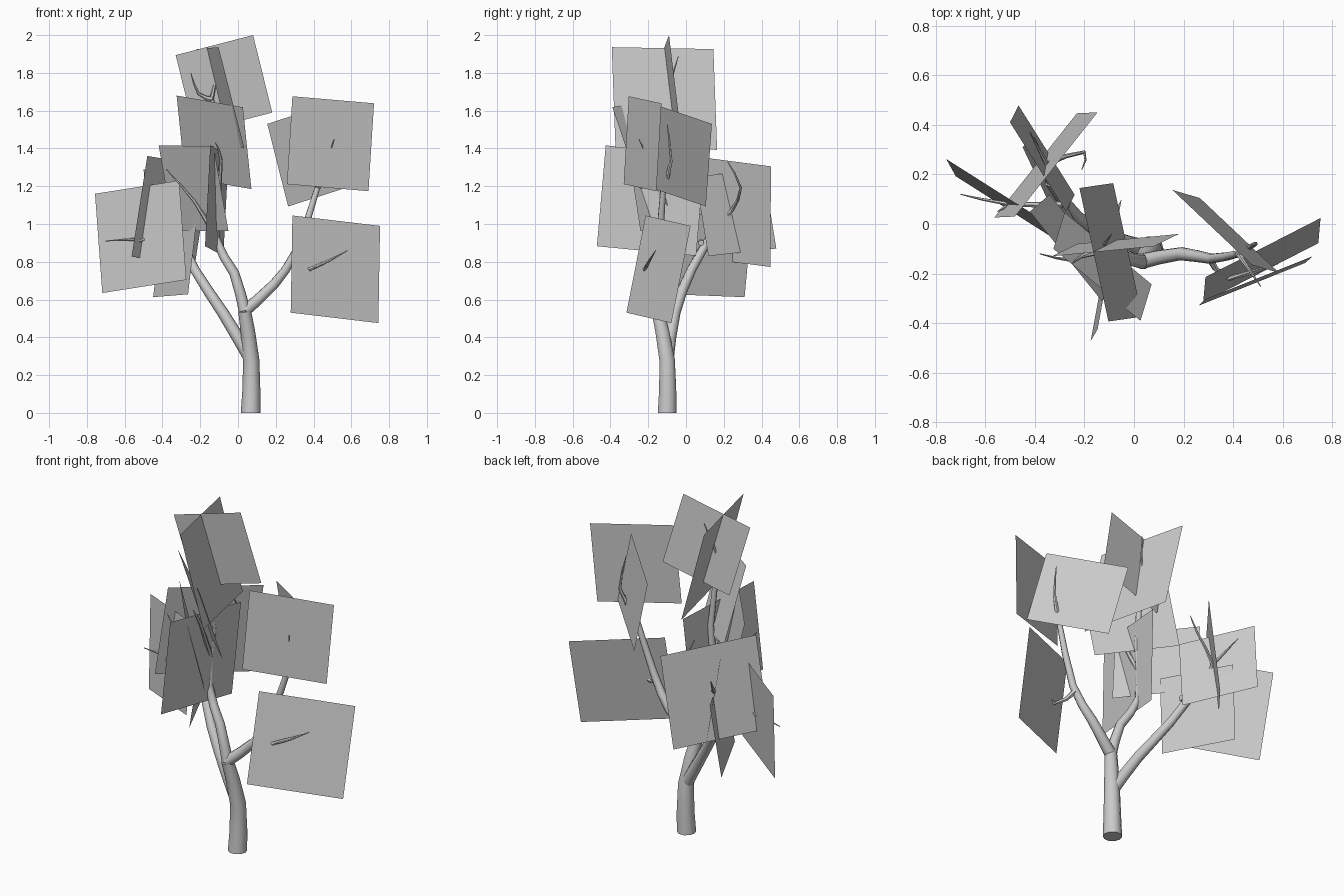
import bpy, bmesh, math
from mathutils import Vector

if "Cube" in bpy.data.objects:
    bpy.data.objects.remove(bpy.data.objects["Cube"])


def finish(name, bm):
    mesh = bpy.data.meshes.new(name)
    bm.to_mesh(mesh)
    bm.free()
    ob = bpy.data.objects.new(name, mesh)
    bpy.context.collection.objects.link(ob)
    return ob


def rounded(pts):
    """Midpoint-insert spline through the points, so few points give a soft bend."""
    out = [pts[0]]
    for i in range(len(pts) - 1):
        p0, p3 = pts[max(i - 1, 0)], pts[min(i + 2, len(pts) - 1)]
        out += [(9 * (pts[i] + pts[i + 1]) - p0 - p3) / 16, pts[i + 1]]
    return out


def limb(name, r0, r1, *pts, sides=8):
    """Tube through the points, tapering from r0 to r1; returns its end point."""
    pos = rounded([Vector(p) for p in pts])
    bm = bmesh.new()
    rings = []
    side = Vector((1, 0, 0))
    last = len(pos) - 1
    for i, p in enumerate(pos):
        d = (pos[min(i + 1, last)] - pos[max(i - 1, 0)]).normalized()
        if i == 0 and p.z == 0:
            d = Vector((0, 0, 1))
        side = side - d * side.dot(d)
        if side.length < 0.05:
            side = d.orthogonal()
        side.normalize()
        up = d.cross(side)
        r = r0 + (r1 - r0) * i / last
        rings.append([bm.verts.new(p + r * (side * math.cos(a) + up * math.sin(a)))
                      for a in (2 * math.pi * k / sides for k in range(sides))])
    for r, s in zip(rings, rings[1:]):
        for k in range(sides):
            n = (k + 1) % sides
            bm.faces.new((r[k], r[n], s[n], s[k]))
    bm.faces.new(rings[0][::-1])
    bm.faces.new(rings[-1])
    ob = finish(name, bm)
    bpy.ops.object.select_all(action='DESELECT')
    bpy.context.view_layer.objects.active = ob
    ob.select_set(True)
    bpy.ops.object.shade_smooth_by_angle(angle=math.radians(50))
    return pos[-1]


def card(name, a, b, roll):
    """Square leaf card hanging below the top edge a-b, tipped by roll about it."""
    a, b = Vector(a), Vector(b)
    h = b - a
    n = Vector((h.y, -h.x, 0)).normalized()
    v = h.cross(n).normalized() * math.cos(roll) + n * math.sin(roll)
    v *= h.length
    bm = bmesh.new()
    bm.faces.new([bm.verts.new(c) for c in (a, a + v, b + v, b)])
    finish("leaf_card_" + name, bm)


# trunk and its three main limbs
fork = limb("trunk", .052, .034, (.067, -.1, 0), (.07, -.1, .28), (.035, -.15, .54), sides=10)
left = limb("left_limb", .036, .02, (.065, -.1, .29), (-.08, -.06, .53), (-.23, .03, .76), (-.34, .17, 1))
middle = limb("middle_limb", .031, .013, fork, (-.02, -.14, .74), (-.12, -.1, .93),
              (-.1, -.09, 1.27), (-.14, -.11, 1.66))
right = limb("right_limb", .033, .015, fork, (.19, -.12, .68), (.31, -.14, .86), (.42, -.12, 1.19))

# twigs: base, elbow, tip
low_right = (.38, -.22, .76)
far_left = (-.5, .08, .92)
twigs = [
    [(-.26, .08, .9), far_left, (-.7, .12, .91)],
    [far_left, (-.55, .05, .9)],
    [left, (-.35, .24, 1.07), (-.2, .29, 1.19), (-.21, .22, 1.33)],
    [(-.35, .24, 1.07), (-.42, .37, 1.2)],
    [(-.13, -.11, .95), (-.23, -.15, 1.12), (-.38, -.12, 1.29)],
    [(-.11, -.1, 1.1), (-.09, -.22, 1.34), (-.12, -.25, 1.43)],
    [middle, (-.21, -.13, 1.69), (-.25, -.16, 1.8)],
    [middle, (-.09, -.04, 1.89)],
    [(.3, -.13, .83), low_right, (.58, -.16, .86)],
    [low_right, (.54, -.17, .84)],
    [right, (.49, -.08, 1.33), (.46, -.1, 1.53)],
    [right, (.51, -.25, 1.45)],
]
for i, t in enumerate(twigs):
    limb(f"twig_{i + 1}", .016 if len(t) > 2 else .011, .002, *t, sides=6)

# leaf cards
card("right_low", (.288, -.214, 1.045), (.752, .024, .99), .165)
card("right_high", (.288, -.303, 1.676), (.72, -.13, 1.639), .03)
card("right_back", (.155, .137, 1.53), (.475, -.165, 1.633), -.116)
card("top_wide", (-.33, -.13, 1.894), (.08, -.09, 2), -.094)
card("top_cross", (-.103, -.393, 1.936), (-.22, .145, 1.926), .252)
card("upper_front", (-.325, -.1, 1.68), (.026, -.39, 1.618), -.314)
card("middle_slant", (-.42, .05, 1.416), (-.13, -.31, 1.412), -.23)
card("middle_front", (-.147, -.425, 1.416), (-.05, .1, 1.365), -.035)
card("left_wide", (-.757, .262, 1.16), (-.312, -.02, 1.23), .072)
card("left_low", (-.4, .35, 1.04), (-.215, -.04, 1.055), .143)
card("left_cross", (-.48, .03, 1.36), (-.147, .45, 1.305), -.117)
card("left_back", (-.5, .41, 1.29), (-.274, .05, 1.25), -.154)
